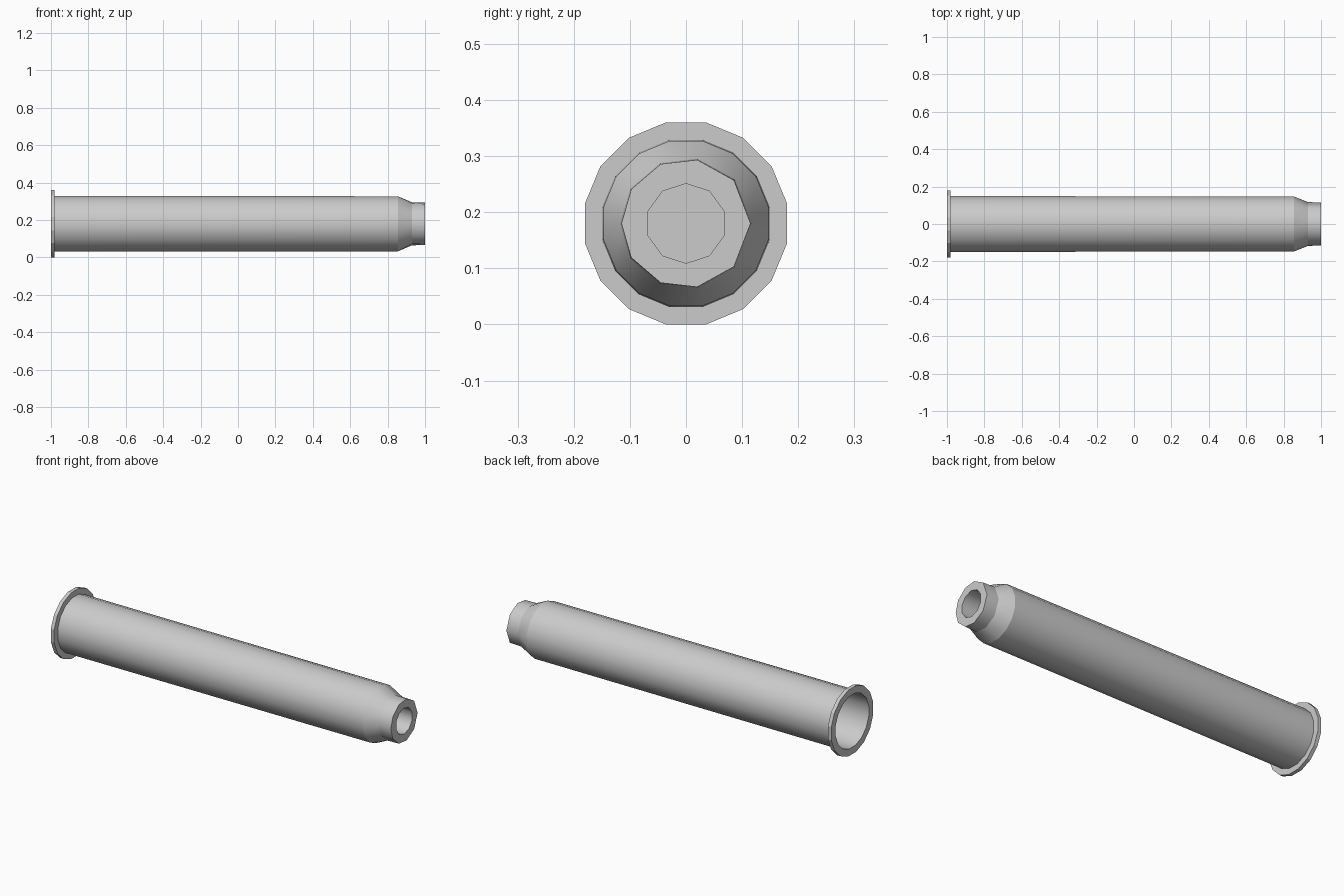
import bpy, bmesh
from math import radians, cos, sin

if "Cube" in bpy.data.objects:
    bpy.data.objects.remove(bpy.data.objects["Cube"])

CZ = 0.18          # height of the tube axis
N = 16
ROUND16 = [11.25 + i * 22.5 for i in range(N)]
NECK = [0, 42, 80, 113, 148, 180, 212, 247, 280, 318]
BORE = [18 + i * 36 for i in range(10)]


def snapped(angles):
    """Sixteen samples snapped to a coarser polygon, so rings bridge cleanly."""
    gap = lambda a, b: abs((a - b + 180) % 360 - 180)
    return [min(angles, key=lambda b: gap(a, b)) for a in ROUND16]


def lathe(name, rings, flat_bands=()):
    """Loft rings (x, radius, angles) along x and cap both ends."""
    bm = bmesh.new()
    loops = [[bm.verts.new((x, r * cos(radians(a)), CZ + r * sin(radians(a))))
              for a in snapped(angles)] for x, r, angles in rings]
    for k in range(len(loops) - 1):
        a, b = loops[k], loops[k + 1]
        for i in range(N):
            j = (i + 1) % N
            f = bm.faces.new((a[i], a[j], b[j], b[i]))
            f.smooth = k not in flat_bands
    for loop in (loops[0], loops[-1]):
        bm.faces.new(loop)
    # each profile corner stays crisp
    for loop in loops:
        for i in range(N):
            e = bm.edges.get((loop[i], loop[(i + 1) % N]))
            if e:
                e.smooth = False
    bmesh.ops.remove_doubles(bm, verts=bm.verts[:], dist=0.0005)
    bmesh.ops.recalc_face_normals(bm, faces=bm.faces[:])
    me = bpy.data.meshes.new(name)
    bm.to_mesh(me)
    bm.free()
    ob = bpy.data.objects.new(name, me)
    bpy.context.collection.objects.link(ob)
    return ob


# Flanged sleeve: blind bore, neck, shoulder, body, flange, deep open cavity
lathe("flanged_sleeve", [
    (0.85, 0.071, BORE),
    (1.00, 0.071, BORE),
    (1.00, 0.115, NECK),
    (0.93, 0.117, NECK),
    (0.855, 0.150, ROUND16),
    (-0.98, 0.152, ROUND16),
    (-0.98, 0.1835, ROUND16),
    (-1.00, 0.1835, ROUND16),
    (-1.00, 0.145, ROUND16),
    (0.80, 0.138, ROUND16),
], flat_bands=(1, 5, 6, 7))
